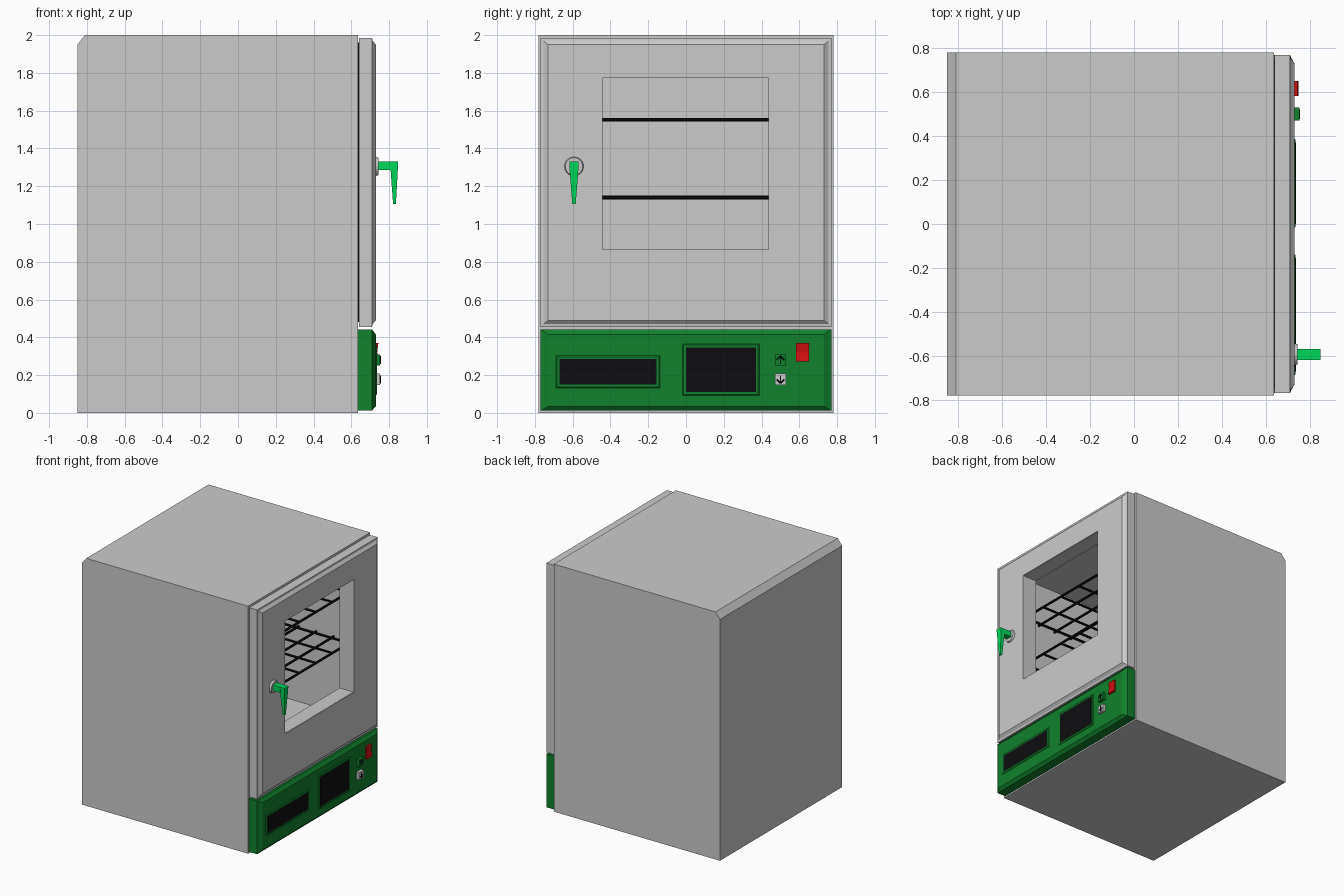
import bpy, bmesh
from math import pi
from mathutils import Matrix, Vector

if "Cube" in bpy.data.objects:
    bpy.data.objects.remove(bpy.data.objects["Cube"])


def material(name, r, g, b):
    m = bpy.data.materials.new(name)
    m.diffuse_color = (r, g, b, 1)
    m.use_nodes = True
    m.node_tree.nodes["Principled BSDF"].inputs["Base Color"].default_value = m.diffuse_color
    return m


GREEN = material("panel_green", 0.005, 0.22, 0.025)
BRIGHT = material("handle_green", 0.0, 0.7, 0.1)
BLACK = material("black", 0.004, 0.004, 0.005)
RED = material("red", 0.65, 0.005, 0.005)


def finish(name, bm, mat=None):
    bmesh.ops.recalc_face_normals(bm, faces=bm.faces)
    me = bpy.data.meshes.new(name)
    bm.to_mesh(me)
    bm.free()
    ob = bpy.data.objects.new(name, me)
    bpy.context.collection.objects.link(ob)
    if mat:
        me.materials.append(mat)
    return ob


def loft(name, rings, mat=None):
    """Solid skinned through rings of points, capped at both ends."""
    bm = bmesh.new()
    loops = [[bm.verts.new(p) for p in r] for r in rings]
    for a, b in zip(loops, loops[1:]):
        for i in range(len(a)):
            j = (i + 1) % len(a)
            bm.faces.new((a[i], a[j], b[j], b[i]))
    bm.faces.new(loops[0])
    bm.faces.new(loops[-1])
    return finish(name, bm, mat)


def rect(x, y0, y1, z0, z1):
    return [(x, y0, z0), (x, y1, z0), (x, y1, z1), (x, y0, z1)]


def box(name, x0, x1, y0, y1, z0, z1, mat=None):
    return loft(name, [rect(x0, y0, y1, z0, z1), rect(x1, y0, y1, z0, z1)], mat)


def prism_y(name, pts, y0, y1, mat=None):
    return loft(name, [[(x, y, z) for x, z in pts] for y in (y0, y1)], mat)


def cut(ob, *cutters):
    bpy.context.view_layer.objects.active = ob
    for c in cutters:
        mod = ob.modifiers.new("cut", 'BOOLEAN')
        mod.operation = 'DIFFERENCE'
        mod.solver = 'EXACT'
        mod.object = c
        bpy.ops.object.modifier_apply(modifier=mod.name)


def rod(bm, a, b, r, sides=6):
    a, b = Vector(a), Vector(b)
    d = b - a
    rot = d.to_track_quat('Z', 'Y').to_matrix().to_4x4()
    bmesh.ops.create_cone(bm, cap_ends=True, segments=sides, radius1=r, radius2=r,
                          depth=d.length, matrix=Matrix.Translation((a + b) / 2) @ rot)


# Cabinet with chamfered top rear edge
body = prism_y("cabinet", [(-.85, 0), (.636, 0), (.636, 2), (-.81, 2), (-.85, 1.95)], -.78, .78)
# Seal between cabinet and door
seal = box("door_seal", .63, .645, -.75, .75, .48, 1.96, BLACK)
# Door with stepped, bevelled front
door = loft("door", [rect(.64, -.77, .77, .455, 1.985), rect(.71, -.77, .77, .455, 1.985),
                     rect(.712, -.755, .755, .47, 1.97), rect(.73, -.73, .73, .49, 1.95)])

# Chamber and window openings
chamber = box("chamber_cutter", -.75, .60, -.66, .66, .53, 1.91)
window = box("window_cutter", .5, .9, -.445, .44, .863, 1.775)
cut(body, chamber, window)
cut(door, window)
cut(seal, window)
for c in (chamber, window):
    bpy.data.objects.remove(c)
# Window lining covers the seal edge
lining = box("window_lining", .605, .725, -.447, .442, .861, 1.777)
hole = box("lining_cutter", .5, .9, -.443, .438, .865, 1.773)
cut(lining, hole)
bpy.data.objects.remove(hole)

# Wire shelves
for n, z in enumerate((1.14, 1.552)):
    bm = bmesh.new()
    for i in range(9):
        x = -.7 + i * 1.25 / 8
        rod(bm, (x, -.66, z), (x, .66, z), .01)
    for i in range(7):
        y = -.63 + i * .21
        rod(bm, (-.7, y, z), (.55, y, z), .01)
    finish(f"wire_shelf_{n + 1}", bm, BLACK)

# Control panel
loft("control_panel", [rect(.636, -.77, .77, .012, .442), rect(.71, -.77, .77, .012, .442),
                       rect(.716, -.755, .755, .02, .434), rect(.73, -.73, .73, .035, .415)], GREEN)


# Dark screens in bevelled raised frames
def screen(name, y0, y1, z0, z1):
    e = .025
    loft(name + "_frame", [rect(.725, y0 - e, y1 + e, z0 - e, z1 + e),
                           rect(.735, y0 - .012, y1 + .012, z0 - .012, z1 + .012)], GREEN)
    box(name, .73, .737, y0, y1, z0, z1, BLACK)


screen("label_strip", -.67, -.155, .15, .285)
screen("display", 0, .37, .11, .347)


# Arrow buttons
def button(name, zc, up, mat):
    box(name, .725, .753, .47, .53, zc - .03, zc + .03, mat)
    bm = bmesh.new()
    tip = zc + .021 * up
    x, r = .753, .0035
    rod(bm, (x, .5, zc - .021 * up), (x, .5, tip), r)
    for s in (-1, 1):
        rod(bm, (x, .5, tip), (x, .5 + s * .02, tip - .02 * up), r)
    finish(name + "_arrow", bm, BLACK)


button("up_button", .28, 1, GREEN)
button("down_button", .178, -1, None)
# Rocker switch
prism_y("power_switch", [(.725, .272), (.748, .272), (.737, .32), (.743, .37), (.725, .37)],
        .582, .65, RED)

# Handle: rose disc, arm and tapered grip
bm = bmesh.new()
bmesh.ops.create_cone(bm, cap_ends=True, segments=32, radius1=.052, radius2=.046, depth=.02,
                      matrix=Matrix.Translation((.735, -.593, 1.305)) @ Matrix.Rotation(pi / 2, 4, 'Y'))
rose = finish("handle_rose", bm)
bpy.context.view_layer.objects.active = rose
rose.select_set(True)
bpy.ops.object.shade_smooth_by_angle()
box("handle_arm", .74, .81, -.618, -.568, 1.285, 1.33, BRIGHT)


def section(z, x0, x1, w):
    return [(x0, -.593 - w, z), (x1, -.593 - w, z), (x1, -.593 + w, z), (x0, -.593 + w, z)]


loft("handle_grip", [section(1.33, .805, .848, .025), section(1.285, .808, .846, .023),
                     section(1.105, .821, .836, .009)], BRIGHT)
